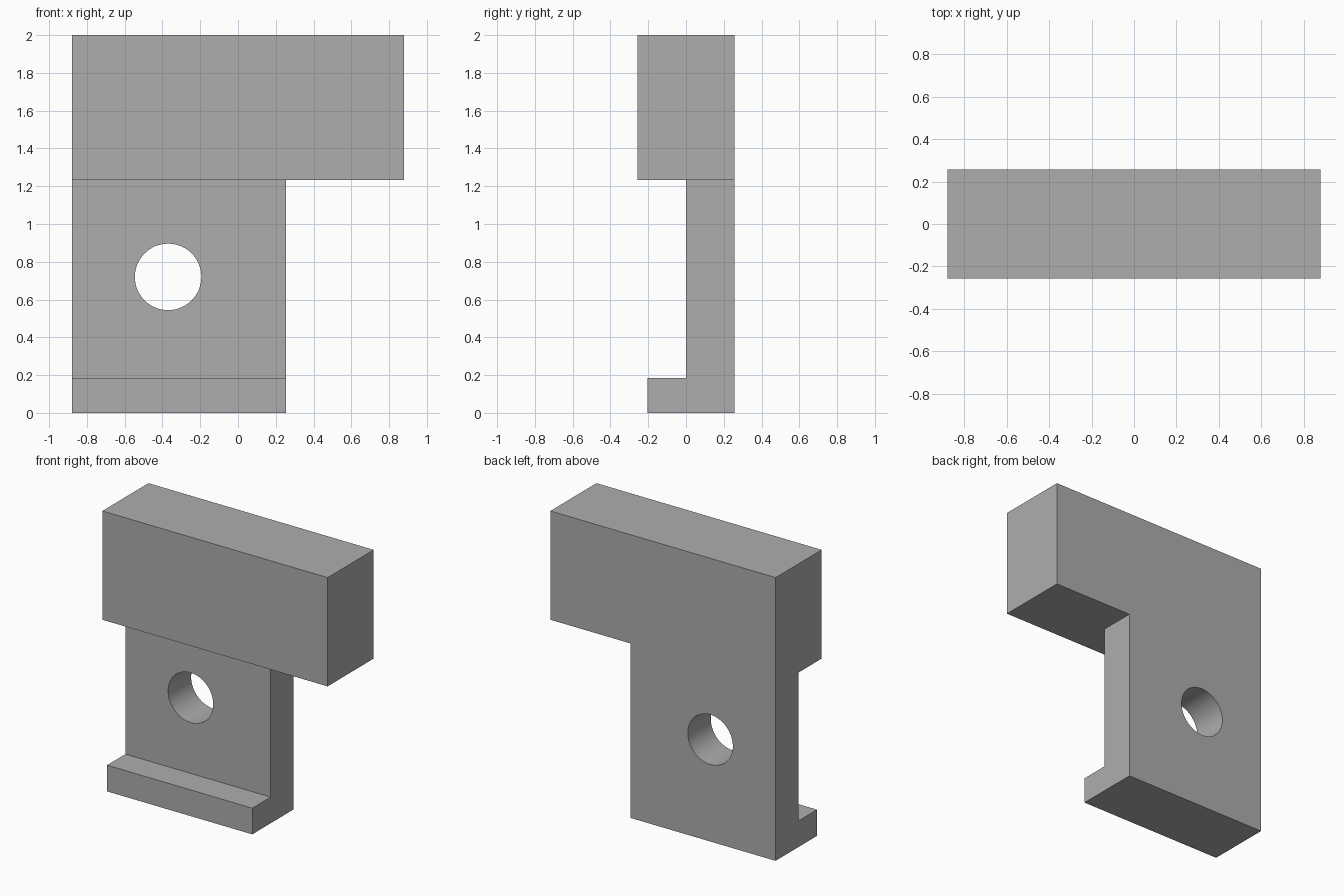
import bpy
import bmesh
from math import pi, radians

cube = bpy.data.objects.get("Cube")
if cube:
    bpy.data.objects.remove(cube, do_unlink=True)

grey = bpy.data.materials.new("plain grey")
grey.use_nodes = True
colour = (0.42, 0.42, 0.42, 1)
grey.diffuse_color = colour
grey.node_tree.nodes["Principled BSDF"].inputs["Base Color"].default_value = colour

HALF_WIDTH = 0.88
STEM_RIGHT = 0.255
BACK, WEB, HEAD_FRONT, LIP_FRONT = 0.257, 0.0, -0.257, -0.205
LIP_TOP, HEAD_BOTTOM, TOP = 0.185, 1.232, 2.0


def extrude_profile(name, points, x0, x1):
    """Sweep a closed (y, z) outline along x."""
    bm = bmesh.new()
    face = bm.faces.new([bm.verts.new((x0, y, z)) for y, z in points])
    result = bmesh.ops.extrude_face_region(bm, geom=[face])
    moved = [v for v in result["geom"] if isinstance(v, bmesh.types.BMVert)]
    bmesh.ops.translate(bm, vec=(x1 - x0, 0, 0), verts=moved)
    bmesh.ops.recalc_face_normals(bm, faces=bm.faces)
    mesh = bpy.data.meshes.new(name)
    bm.to_mesh(mesh)
    bm.free()
    mesh.materials.append(grey)
    obj = bpy.data.objects.new(name, mesh)
    bpy.context.collection.objects.link(obj)
    return obj


# Bracket: deep head, thin web and small foot lip in one side outline
bracket = extrude_profile("bracket", [
    (BACK, 0), (BACK, TOP), (HEAD_FRONT, TOP), (HEAD_FRONT, HEAD_BOTTOM),
    (WEB, HEAD_BOTTOM), (WEB, LIP_TOP), (LIP_FRONT, LIP_TOP), (LIP_FRONT, 0),
], -HALF_WIDTH, HALF_WIDTH)

# Cutter that leaves the head overhanging the narrower stem
corner_cutter = extrude_profile("corner_cutter", [
    (-1, -1), (1, -1), (1, HEAD_BOTTOM), (-1, HEAD_BOTTOM),
], STEM_RIGHT, 2)

# Cutter for the round bolt hole
bpy.ops.mesh.primitive_cylinder_add(
    vertices=64, radius=0.176, depth=2,
    location=(-0.37, 0, 0.72), rotation=(pi / 2, 0, 0))
hole_cutter = bpy.context.object
hole_cutter.name = "hole_cutter"
hole_cutter.data.materials.append(grey)

for cutter in (corner_cutter, hole_cutter):
    cut = bracket.modifiers.new(cutter.name, "BOOLEAN")
    cut.operation = "DIFFERENCE"
    cut.solver = "EXACT"
    cut.object = cutter

# Apply the cuts, remove the cutters, smooth only the hole wall
bpy.ops.object.select_all(action="DESELECT")
bracket.select_set(True)
bpy.context.view_layer.objects.active = bracket
for modifier in list(bracket.modifiers):
    bpy.ops.object.modifier_apply(modifier=modifier.name)
for cutter in (corner_cutter, hole_cutter):
    bpy.data.objects.remove(cutter, do_unlink=True)
bpy.ops.object.shade_smooth_by_angle(angle=radians(30))
